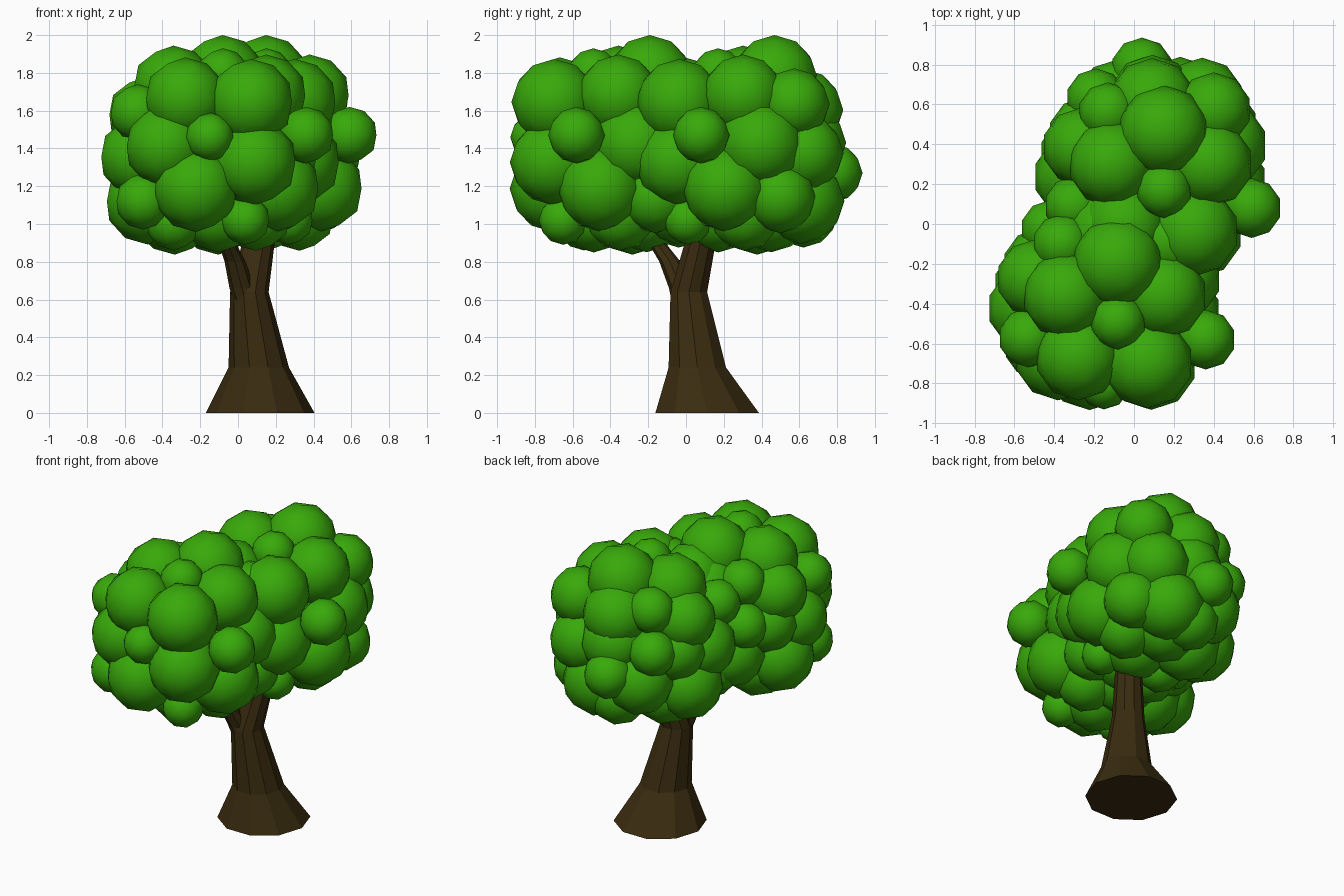
import bpy, bmesh, math
from mathutils import Vector, Matrix


def material(name, rgb):
    m = bpy.data.materials.new(name)
    m.diffuse_color = (*rgb, 1)
    return m


GREEN = material("leaf_green", (0.04, 0.40, 0.003))
BROWN = material("bark_brown", (0.042, 0.025, 0.005))


def finish(bm, name, mat, smooth):
    me = bpy.data.meshes.new(name)
    bmesh.ops.recalc_face_normals(bm, faces=bm.faces)
    for f in bm.faces:
        f.smooth = smooth
    bm.to_mesh(me)
    bm.free()
    me.materials.append(mat)
    ob = bpy.data.objects.new(name, me)
    bpy.context.collection.objects.link(ob)
    return ob


def limb(name, rings, sides):
    """Tapered limb through rings of (x, y, z, radius), level cross-sections."""
    bm = bmesh.new()
    loops = []
    for x, y, z, r in rings:
        loops.append([bm.verts.new((x + r * math.cos(math.tau * i / sides),
                                    y + r * math.sin(math.tau * i / sides), z))
                      for i in range(sides)])
    for a, b in zip(loops, loops[1:]):
        for i in range(sides):
            j = (i + 1) % sides
            bm.faces.new((a[i], a[j], b[j], b[i]))
    bm.faces.new(loops[0][::-1])
    bm.faces.new(loops[-1])
    return finish(bm, name, BROWN, False)


# Flared trunk leaning into the back crown, side branch into the front crown
limb("trunk", [(0.117, 0.112, 0, 0.288), (0.11, 0.06, 0.24, 0.16),
               (0.06, 0.015, 0.64, 0.102), (0.108, 0.075, 0.9, 0.086),
               (0.13, 0.15, 1.1, 0.06)], 10)
limb("branch", [(0.055, 0.0, 0.56, 0.07), (0.02, -0.025, 0.66, 0.065),
                (-0.015, -0.085, 0.8, 0.056), (-0.07, -0.175, 0.93, 0.042),
                (-0.11, -0.24, 1.1, 0.03)], 8)

# Leaf puffs of the front crown: x, y, z, radius
PUFFS = [
    # top
    (-0.08, -0.18, 1.80, .20), (-0.36, -0.36, 1.75, .19), (-0.08, -0.49, 1.79, .14),
    (0.17, -0.36, 1.70, .19), (-0.29, -0.69, 1.68, .19), (0.08, -0.72, 1.66, .20),
    (0.19, -0.07, 1.65, .16), (-0.14, -0.02, 1.62, .19), (-0.36, -0.10, 1.67, .15),
    (-0.52, -0.27, 1.59, .17), (-0.53, -0.57, 1.59, .15),
    # middle
    (0.36, -0.58, 1.47, .15), (-0.15, -0.80, 1.46, .13), (-0.40, -0.69, 1.41, .19),
    (0.10, -0.73, 1.32, .20), (0.24, -0.26, 1.42, .20), (0.13, -0.01, 1.37, .18),
    (-0.19, 0.12, 1.27, .155), (-0.55, -0.43, 1.35, .185), (-0.50, -0.20, 1.38, .16),
    (-0.42, -0.03, 1.42, .15), (-0.14, 0.00, 1.43, .19),
    # bottom
    (-0.23, -0.73, 1.17, .20), (-0.50, -0.62, 1.12, .15), (0.23, -0.46, 1.17, .20),
    (0.04, -0.65, 1.02, .13), (0.22, -0.15, 1.12, .16), (-0.50, -0.32, 1.10, .20),
    (-0.32, -0.03, 1.18, .19), (0.01, -0.03, 1.10, .20), (-0.10, -0.50, 1.03, .18),
    (-0.34, -0.54, 1.01, .15), (-0.35, -0.28, 1.03, .19), (-0.10, -0.20, 1.04, .19),
    (0.11, -0.35, 1.02, .16), (-0.16, -0.02, 1.04, .16),
]
CENTRE = Vector((-0.115, -0.33, 1.43))


def crown(name, offset):
    bm = bmesh.new()
    for x, y, z, r in PUFFS:
        p = Vector((x, y, z))
        if r > 0.157:  # big puffs sit deeper, so the creases are shallow
            p -= (p - CENTRE).normalized() * 0.03
            r += 0.028
        bmesh.ops.create_icosphere(bm, subdivisions=2, radius=r,
                                   matrix=Matrix.Translation(p))
    ob = finish(bm, name, GREEN, True)
    ob.location = Vector(offset)


crown("front_crown", (0, 0, 0))
crown("back_crown", (0.23, 0.66, 0))
